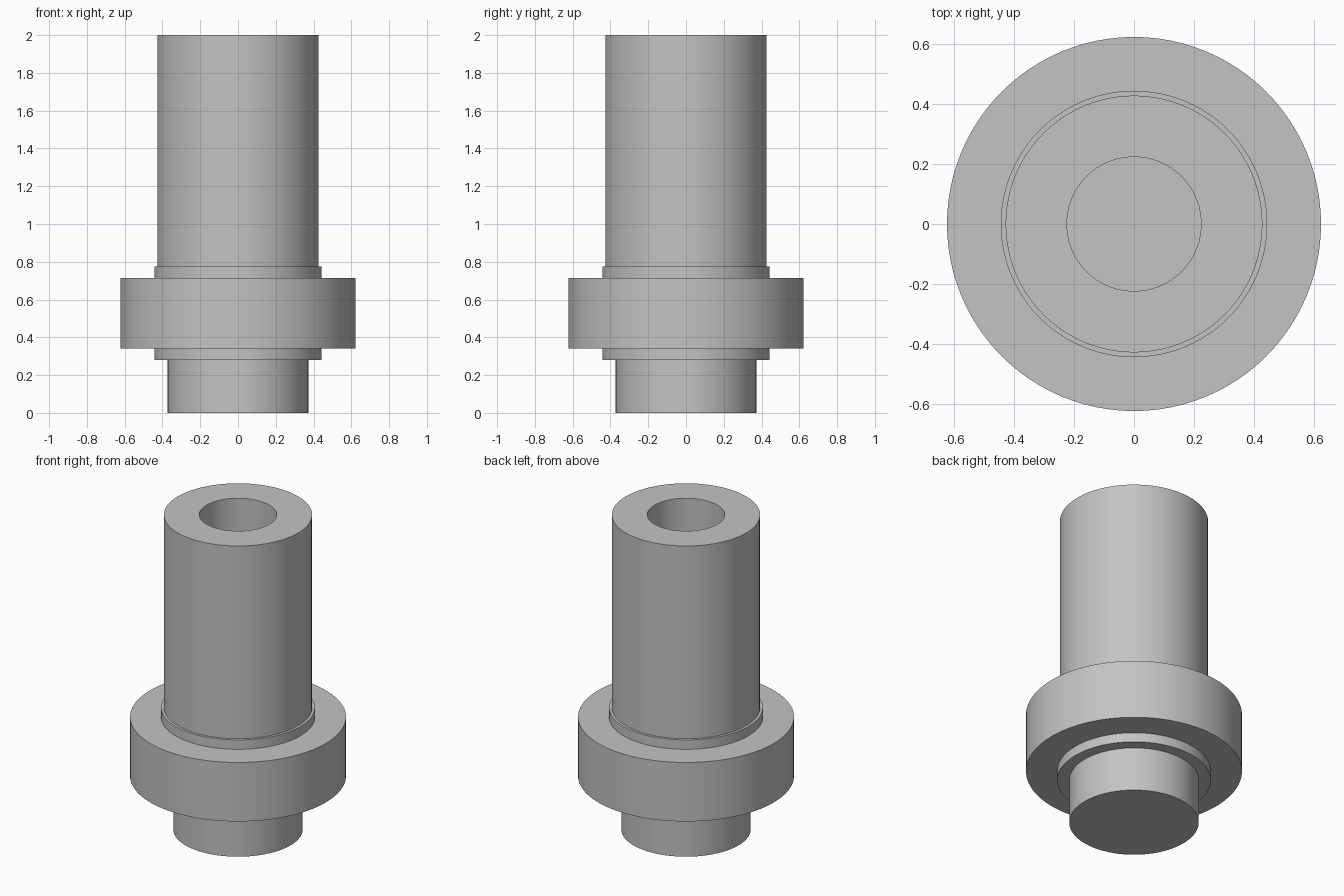
import bpy
import bmesh
import math

SEGMENTS = 96

if "Cube" in bpy.data.objects:
    bpy.data.objects.remove(bpy.data.objects["Cube"], do_unlink=True)

# Plain grey metal
grey = bpy.data.materials.new("grey metal")
grey.use_nodes = True
colour = (0.55, 0.55, 0.55, 1)
grey.diffuse_color = colour
grey.node_tree.nodes["Principled BSDF"].inputs["Base Color"].default_value = colour

# Stepped outside from the base up, then the blind bore
profile = [
    (0, 0),
    (0.373, 0), (0.373, 0.28),      # lower stem
    (0.443, 0.28), (0.443, 0.34),   # lower collar
    (0.622, 0.34), (0.622, 0.715),  # flange
    (0.443, 0.715), (0.443, 0.775), # upper collar
    (0.427, 0.775), (0.427, 2),     # barrel
    (0.223, 2), (0.223, 0.6),       # bore
    (0, 0.6),
]

# Spin the profile around the upright axis
bm = bmesh.new()
verts = [bm.verts.new((r, 0, z)) for r, z in profile]
edges = [bm.edges.new(pair) for pair in zip(verts, verts[1:])]
bmesh.ops.spin(bm, geom=verts + edges, cent=(0, 0, 0), axis=(0, 0, 1),
               angle=math.tau, steps=SEGMENTS, use_duplicate=False)
bmesh.ops.remove_doubles(bm, verts=bm.verts, dist=0.0001)
bmesh.ops.recalc_face_normals(bm, faces=bm.faces)
mesh = bpy.data.meshes.new("flanged_bushing")
bm.to_mesh(mesh)
bm.free()
mesh.materials.append(grey)

bushing = bpy.data.objects.new("flanged_bushing", mesh)
bpy.context.collection.objects.link(bushing)

# Smooth round walls with crisp steps
bpy.ops.object.select_all(action="DESELECT")
bushing.select_set(True)
bpy.context.view_layer.objects.active = bushing
bpy.ops.object.shade_smooth_by_angle(angle=math.radians(30))
